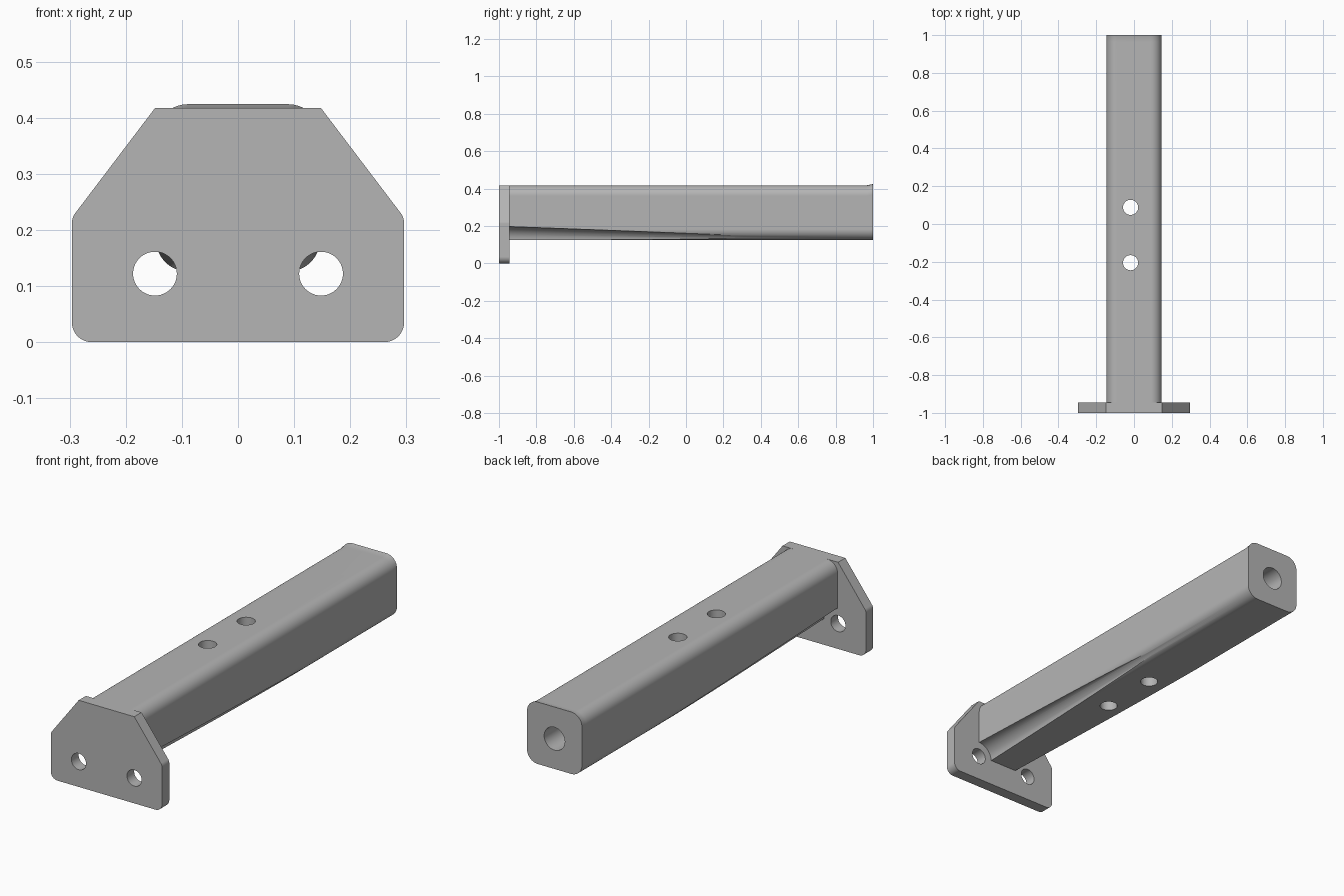
import bpy
import bmesh
import math
from mathutils import Vector, Matrix

if "Cube" in bpy.data.objects:
    bpy.data.objects.remove(bpy.data.objects["Cube"])

steel = bpy.data.materials.new("plain grey steel")
steel.use_nodes = True
grey = (0.46, 0.46, 0.46, 1)
steel.diffuse_color = grey
steel.node_tree.nodes["Principled BSDF"].inputs["Base Color"].default_value = grey


def rounded(corners, steps=10):
    """Outline in x, z from (x, z, fillet radius) corners."""
    out = []
    for i, (x, z, r) in enumerate(corners):
        p = Vector((x, z))
        if r == 0:
            out.append(p)
            continue
        a = (Vector(corners[i - 1][:2]) - p).normalized()
        b = (Vector(corners[(i + 1) % len(corners)][:2]) - p).normalized()
        half = a.angle(b) / 2
        centre = p + (a + b).normalized() * r / math.sin(half)
        start = p + a * r / math.tan(half) - centre
        end = p + b * r / math.tan(half) - centre
        sweep = math.pi - 2 * half
        for k in range(steps + 1):
            t = k / steps
            out.append(centre + (start * math.sin((1 - t) * sweep)
                                 + end * math.sin(t * sweep)) / math.sin(sweep))
    return out


def finish(bm, name):
    bmesh.ops.recalc_face_normals(bm, faces=bm.faces)
    mesh = bpy.data.meshes.new(name)
    bm.to_mesh(mesh)
    bm.free()
    mesh.materials.append(steel)
    obj = bpy.data.objects.new(name, mesh)
    bpy.context.collection.objects.link(obj)
    return obj


def loft(name, sections):
    """Solid through (y, outline) sections with equal point counts."""
    bm = bmesh.new()
    rings = [[bm.verts.new((p.x, y, p.y)) for p in outline] for y, outline in sections]
    for r0, r1 in zip(rings, rings[1:]):
        for i in range(len(r0)):
            bm.faces.new((r0[i - 1], r0[i], r1[i], r1[i - 1]))
    bm.faces.new(rings[0])
    bm.faces.new(rings[-1])
    return finish(bm, name)


def cutter(start, end, r0, r1):
    """Round or tapered cutter between two points."""
    start, end = Vector(start), Vector(end)
    axis = end - start
    turn = axis.to_track_quat('Z', 'Y').to_matrix().to_4x4()
    bm = bmesh.new()
    bmesh.ops.create_cone(bm, cap_ends=True, segments=48, radius1=r0, radius2=r1,
                          depth=axis.length,
                          matrix=Matrix.Translation((start + end) / 2) @ turn)
    obj = finish(bm, "hole_cutter")
    obj.hide_render = True
    return obj


def cut_and_shade(obj, cutters):
    for c in cutters:
        mod = obj.modifiers.new("cut", 'BOOLEAN')
        mod.operation = 'DIFFERENCE'
        mod.solver = 'EXACT'
        mod.object = c
    bpy.context.view_layer.update()
    graph = bpy.context.evaluated_depsgraph_get()
    mesh = bpy.data.meshes.new_from_object(obj.evaluated_get(graph))
    obj.modifiers.clear()
    obj.data = mesh
    for c in cutters:
        bpy.data.objects.remove(c)
    bpy.ops.object.select_all(action='DESELECT')
    obj.select_set(True)
    bpy.context.view_layer.objects.active = obj
    bpy.ops.object.shade_smooth_by_angle(angle=math.radians(30))
    normals = obj.modifiers.new("even shading", 'WEIGHTED_NORMAL')
    normals.keep_sharp = True


FRONT, BACK, JOINT = -1.0, 1.0, -0.945
HALF, BOTTOM, TOP = 0.146, 0.126, 0.417
BOLT_X, BOLT_Z = 0.148, 0.122

# Mounting plate with two bolt holes
right_half = [(0.296, 0, 0.035), (0.296, 0.222, 0.03), (0.148, TOP, 0)]
left_half = [(-x, z, r) for x, z, r in reversed(right_half)]
outline = rounded(right_half + left_half)
plate = loft("mounting_plate", [(FRONT, outline), (JOINT, outline)])
cut_and_shade(plate, [cutter((s * BOLT_X, -1.1, BOLT_Z), (s * BOLT_X, -0.9, BOLT_Z),
                             0.039, 0.039) for s in (-1, 1)])


# Square bar with rounded edges and a small raised lip at the far end
def bar_outline(top):
    r = 0.056
    return rounded([(HALF, BOTTOM, r), (HALF, top, r), (-HALF, top, r), (-HALF, BOTTOM, r)])


bar = loft("square_bar", [(JOINT, bar_outline(TOP)), (0.965, bar_outline(TOP)),
                          (BACK, bar_outline(TOP + 0.007))])

# Tapered bolt reliefs, upright pin holes and the bore in the end
cuts = [cutter((s * BOLT_X, -0.96, BOLT_Z), (s * BOLT_X, 0.98, BOLT_Z), 0.0755, 0.003)
        for s in (-1, 1)]
cuts += [cutter((-0.018, y, 0), (-0.018, y, 0.6), 0.04, 0.04) for y in (-0.205, 0.088)]
mid_z = (BOTTOM + TOP) / 2
cuts.append(cutter((0, 0.6, mid_z), (0, 1.1, mid_z), 0.055, 0.055))
cut_and_shade(bar, cuts)
